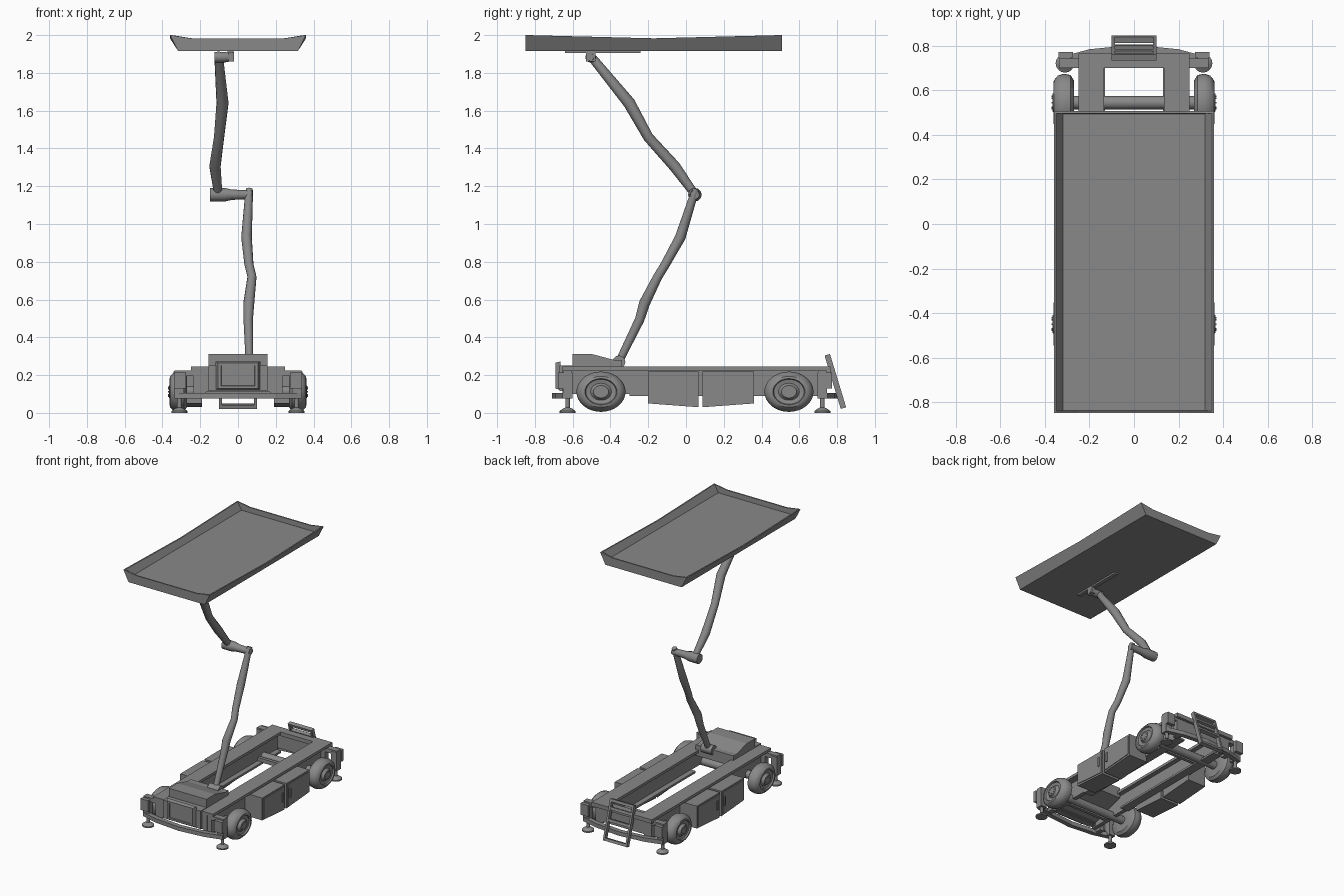
import bpy, bmesh, math
from mathutils import Vector, Matrix

if "Cube" in bpy.data.objects:
    bpy.data.objects.remove(bpy.data.objects["Cube"])

grey = bpy.data.materials.new("plain grey")
grey.use_nodes = True
grey.diffuse_color = (0.25, 0.25, 0.25, 1)
grey.node_tree.nodes["Principled BSDF"].inputs["Base Color"].default_value = (0.25, 0.25, 0.25, 1)


def finish(name, bm, smooth=False):
    bmesh.ops.recalc_face_normals(bm, faces=bm.faces)
    mesh = bpy.data.meshes.new(name)
    bm.to_mesh(mesh)
    bm.free()
    mesh.materials.append(grey)
    obj = bpy.data.objects.new(name, mesh)
    bpy.context.collection.objects.link(obj)
    if smooth:
        bpy.ops.object.select_all(action='DESELECT')
        obj.select_set(True)
        bpy.context.view_layer.objects.active = obj
        bpy.ops.object.shade_smooth_by_angle(angle=math.radians(35))
    return obj


def box(name, x, y, z, tilt=0):
    """Box from (low, high) ranges, optionally tilted about x."""
    bm = bmesh.new()
    mid = Vector([sum(r) / 2 for r in (x, y, z)])
    size = [r[1] - r[0] for r in (x, y, z)]
    bmesh.ops.create_cube(bm, size=1, matrix=Matrix.Translation(mid)
                          @ Matrix.Rotation(tilt, 4, 'X') @ Matrix.Diagonal((*size, 1)))
    return finish(name, bm)


def loft(name, loops, smooth=False):
    """Skin a list of equal closed loops and cap both ends."""
    bm = bmesh.new()
    rings = [[bm.verts.new(p) for p in loop] for loop in loops]
    n = len(rings[0])
    for a, b in zip(rings, rings[1:]):
        for i in range(n):
            bm.faces.new((a[i], a[(i + 1) % n], b[(i + 1) % n], b[i]))
    bm.faces.new(rings[0])
    bm.faces.new(rings[-1])
    return finish(name, bm, smooth)


def side_prism(name, outline, x):
    """Extrude a (y, z) outline across an x range."""
    return loft(name, [[(xx, y, z) for y, z in outline] for xx in x])


def tube(name, points, radii, n=12):
    """Round bar through points with a radius at each one."""
    pts = [Vector(p) for p in points]
    loops = []
    for i, p in enumerate(pts):
        d = (pts[min(i + 1, len(pts) - 1)] - pts[max(i - 1, 0)]).normalized()
        u = d.cross(Vector((0, 1, 0) if abs(d.x) > 0.8 else (1, 0, 0))).normalized()
        v = d.cross(u)
        turns = [2 * math.pi * k / n for k in range(n)]
        loops.append([p + radii[i] * (u * math.cos(t) + v * math.sin(t)) for t in turns])
    return loft(name, loops, True)


def wheel(name, side, y):
    """Tyre and dished rim from one lathe profile of (x, radius)."""
    profile = [(0.27, 0.05), (0.27, 0.10), (0.285, 0.124), (0.315, 0.13), (0.342, 0.122),
               (0.36, 0.10), (0.362, 0.085), (0.352, 0.08), (0.347, 0.055), (0.355, 0.045),
               (0.366, 0.04), (0.366, 0.015)]
    turns = [2 * math.pi * k / 32 for k in range(32)]
    loft(name, [[(side * x, y + r * math.cos(t), 0.112 + 0.82 * r * math.sin(t))
                 for t in turns] for x, r in profile], True)


# Raised tray with slanted long sides and a slightly dipped rim
def tray_loop(hx, y0, y1, z, dip):
    mid = (y0 + y1) / 2
    k = hx * 0.7
    return [(-hx, y0, z), (-k, y0, z - dip), (k, y0, z - dip), (hx, y0, z), (hx, mid, z - dip),
            (hx, y1, z), (k, y1, z - dip), (-k, y1, z - dip), (-hx, y1, z), (-hx, mid, z - dip)]


loft("tray", [tray_loop(0.318, -0.85, 0.507, 1.917, 0), tray_loop(0.36, -0.85, 0.507, 2.0, 0.017),
              tray_loop(0.35, -0.84, 0.497, 2.0, 0.017), tray_loop(0.318, -0.838, 0.495, 1.945, 0)])
box("tray_slide_rail", (-0.055, -0.025), (-0.64, -0.24), (1.905, 1.918))
box("tray_hanger", (-0.05, -0.022), (-0.53, -0.48), (1.86, 1.91))

# Two bent arms and their pivots
tube("upper_arm", [(-0.105, -0.515, 1.90), (-0.10, -0.48, 1.86), (-0.082, -0.30, 1.64),
                   (-0.10, -0.20, 1.46), (-0.122, -0.06, 1.305), (-0.105, 0.045, 1.16)],
     [0.02, 0.024, 0.032, 0.027, 0.03, 0.022])
tube("wrist_pivot", [(-0.125, -0.505, 1.883), (-0.07, -0.505, 1.883), (-0.02, -0.505, 1.883)],
     [0.028, 0.028, 0.018])
tube("elbow_pivot", [(-0.147, 0.047, 1.155), (-0.07, 0.047, 1.155), (-0.03, 0.047, 1.155),
                     (0.075, 0.047, 1.155)], [0.036, 0.036, 0.027, 0.024])
tube("lower_arm", [(0.06, 0.055, 1.185), (0.058, 0.04, 1.15), (0.045, -0.03, 0.93),
                   (0.058, -0.11, 0.785), (0.074, -0.15, 0.72), (0.057, -0.22, 0.58),
                   (0.054, -0.245, 0.495), (0.06, -0.35, 0.28)],
     [0.018, 0.021, 0.028, 0.024, 0.024, 0.029, 0.025, 0.02])
tube("shoulder_pivot", [(0.015, -0.355, 0.27), (0.105, -0.355, 0.27)], [0.034, 0.034])

# Front housing, deck and nose panel
side_prism("arm_housing", [(-0.6, 0.12), (-0.6, 0.312), (-0.5, 0.312), (-0.38, 0.28),
                           (-0.34, 0.28), (-0.34, 0.2)], (-0.157, 0.157))
box("front_deck", (-0.25, 0.25), (-0.655, -0.34), (0.225, 0.245))
box("front_cross_wall", (-0.2, 0.2), (-0.655, -0.62), (0.11, 0.24))
box("nose_rim", (-0.157, 0.157), (-0.67, -0.6), (0.115, 0.25))
loft("nose_panel", [[(a * h, y, 0.197 + b * v) for a, b in ((-1, -1), (1, -1), (1, 1), (-1, 1))]
                    for h, v, y in ((0.12, 0.075, -0.665), (0.105, 0.068, -0.692),
                                    (0.09, 0.055, -0.692), (0.088, 0.053, -0.685))])

# Rear cross members and undercarriage
box("rear_cross_beam", (-0.25, 0.25), (0.70, 0.765), (0.215, 0.245))
box("rear_cross_wall", (-0.2, 0.2), (0.715, 0.745), (0.11, 0.24))
for label, y in (("front", -0.45), ("rear", 0.545)):
    tube(label + "_axle", [(-0.3, y, 0.112), (0.3, y, 0.112)], [0.03, 0.03])
    box(label + "_axle_beam", (-0.2, 0.2), (y - 0.07, y - 0.045), (0.1, 0.13))

# Curved bumper bars joining the feet at each end
for label, y, out in (("front", -0.625, -1), ("rear", 0.72, 1)):
    bow = [(x, y + out * d) for x, d in ((-0.33, 0), (-0.2, 0.035), (0, 0.055), (0.2, 0.035), (0.33, 0))]
    bow += [(x, yy - out * 0.035) for x, yy in reversed(bow)]
    loft(label + "_bumper", [[(x, yy + out * 0.03, z) for x, yy in bow] for z in (0.075, 0.105)])

for side, word in ((1, "left"), (-1, "right")):
    def span(a, b):
        return tuple(sorted((side * a, side * b)))

    # Chassis side rail: web, top flange and bottom lip
    box(word + "_rail_web", span(0.17, 0.2), (-0.655, 0.745), (0.1, 0.24))
    box(word + "_rail_flange", span(0.135, 0.25), (-0.655, 0.75), (0.225, 0.245))
    box(word + "_rail_lip", span(0.13, 0.2), (-0.3, 0.7), (0.09, 0.105))

    # Side lockers with sloping undersides and door handles
    for label, a, b, handle in (("front", -0.2, 0.067, 0.035), ("rear", 0.36, 0.087, 0.122)):
        side_prism(word + "_" + label + "_locker",
                   [(a, 0.05), (b, 0.03), (b, 0.218), (a, 0.218)], span(0.19, 0.342))
        inset = 0.012 if b > a else -0.012
        side_prism(word + "_" + label + "_locker_door",
                   [(a + inset, 0.062), (b - inset, 0.043), (b - inset, 0.207), (a + inset, 0.207)],
                   span(0.342, 0.347))
        box(word + "_" + label + "_locker_handle", span(0.345, 0.354),
            (handle - 0.008, handle + 0.008), (0.1, 0.17))

    for label, y in (("front", -0.45), ("rear", 0.545)):
        wheel(word + "_" + label + "_wheel", side, y)
        # Wheel bolts
        for k in range(8):
            t = math.pi * k / 4
            c = (y + 0.028 * math.cos(t), 0.112 + 0.023 * math.sin(t))
            tube(word + "_" + label + "_bolt", [(side * 0.364, *c), (side * 0.37, *c)], [0.004, 0.004], 6)

    # Stabiliser posts, brackets and feet
    for label, y, out in (("front", -0.627, -1), ("rear", 0.722, 1)):
        name = word + "_" + label
        box(name + "_stabiliser_post", span(0.285, 0.335), (y - 0.025, y + 0.025), (0.075, 0.215))
        box(name + "_stabiliser_arm", span(0.19, 0.335), (y - 0.022, y + 0.022), (0.195, 0.225))
        box(name + "_stabiliser_brace", span(0.2, 0.235), (y - 0.022, y + 0.022), (0.08, 0.225))
        box(name + "_corner_light", span(0.275, 0.34), tuple(sorted((y + out * 0.025, y + out * 0.05))),
            (0.13, 0.215))
        tube(name + "_foot", [(side * 0.31, y, z) for z in (0, 0.01, 0.024, 0.028, 0.08)],
             [0.042, 0.042, 0.022, 0.012, 0.012], 16)

# Leaning rear ladder
lean = math.atan2(0.085, 0.28)
for side, word in ((1, "left"), (-1, "right")):
    box("ladder_rail_" + word, tuple(sorted((side * 0.085, side * 0.1))), (0.776, 0.806), (0.023, 0.308), lean)
for i, z in enumerate((0.035, 0.165, 0.245, 0.298)):
    y = 0.791 + (0.165 - z) * math.tan(lean)
    box("ladder_rung_%d" % (i + 1), (-0.1, 0.1), (y - 0.014, y + 0.014), (z - 0.01, z + 0.01), lean)
